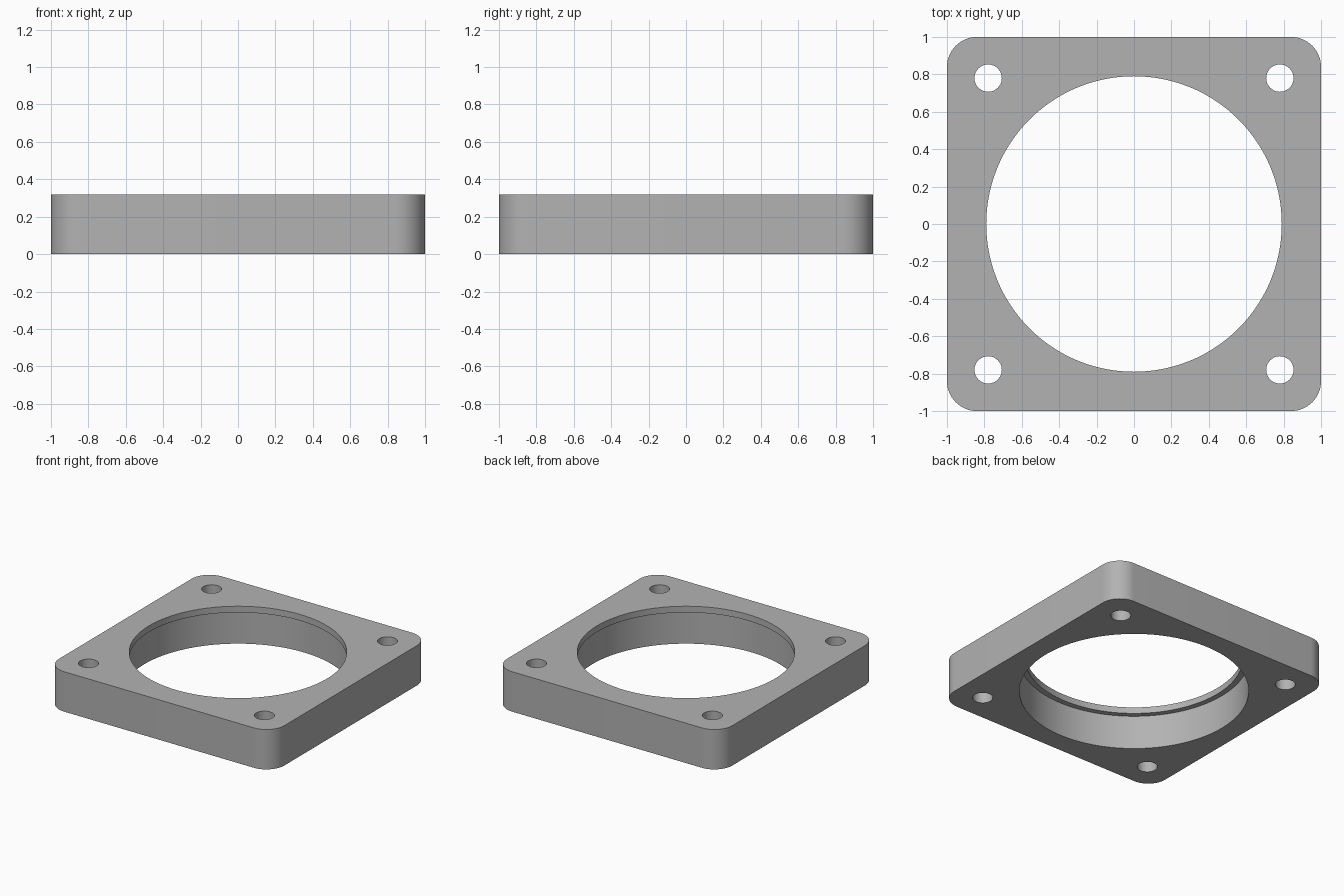
import bpy
import bmesh

cube = bpy.data.objects.get("Cube")
if cube:
    bpy.data.objects.remove(cube, do_unlink=True)

HEIGHT = 0.32
LIP = 0.05            # thickness of the narrow rim at the top of the bore
HOLE_OFFSET = 0.78

# Material
grey = bpy.data.materials.new("plain_grey")
grey.use_nodes = True
colour = (0.45, 0.45, 0.45, 1)
grey.diffuse_color = colour
grey.node_tree.nodes["Principled BSDF"].inputs["Base Color"].default_value = colour

# Square plate with rounded vertical corners
bpy.ops.mesh.primitive_cube_add(size=2, location=(0, 0, HEIGHT / 2))
plate = bpy.context.object
plate.name = "mounting_plate"
plate.scale.z = HEIGHT / 2
bpy.ops.object.transform_apply(location=True, rotation=False, scale=True)
bm = bmesh.new()
bm.from_mesh(plate.data)
corners = [e for e in bm.edges if abs(e.verts[0].co.z - e.verts[1].co.z) > 0.1]
bmesh.ops.bevel(bm, geom=corners, offset=0.16, segments=16, profile=0.5, affect='EDGES')
bm.to_mesh(plate.data)
bm.free()
plate.data.materials.append(grey)


def drill(name, x, y, radius, bottom, top, sides):
    """Cut a vertical round hole through the plate."""
    bpy.ops.mesh.primitive_cylinder_add(
        vertices=sides, radius=radius, depth=top - bottom,
        location=(x, y, (top + bottom) / 2))
    cutter = bpy.context.object
    cutter.name = name
    cutter.hide_render = True
    cutter.data.materials.append(grey)
    mod = plate.modifiers.new(name, 'BOOLEAN')
    mod.operation = 'DIFFERENCE'
    mod.solver = 'EXACT'
    mod.object = cutter
    bpy.context.view_layer.objects.active = plate
    bpy.ops.object.modifier_apply(modifier=mod.name)
    bpy.data.objects.remove(cutter, do_unlink=True)


# Stepped centre bore: wide from below, narrower lip at the top
drill("wide_bore", 0, 0, 0.833, -0.1, HEIGHT - LIP, 128)
drill("lip_bore", 0, 0, 0.79, 0.1, HEIGHT + 0.1, 128)

# Screw holes in the four corners
for sx in (-1, 1):
    for sy in (-1, 1):
        drill("screw_hole", sx * HOLE_OFFSET, sy * HOLE_OFFSET, 0.073, -0.1, HEIGHT + 0.1, 48)

# Smooth round walls, sharp rims
bpy.ops.object.select_all(action='DESELECT')
plate.select_set(True)
bpy.context.view_layer.objects.active = plate
bpy.ops.object.shade_smooth_by_angle(angle=0.6)
